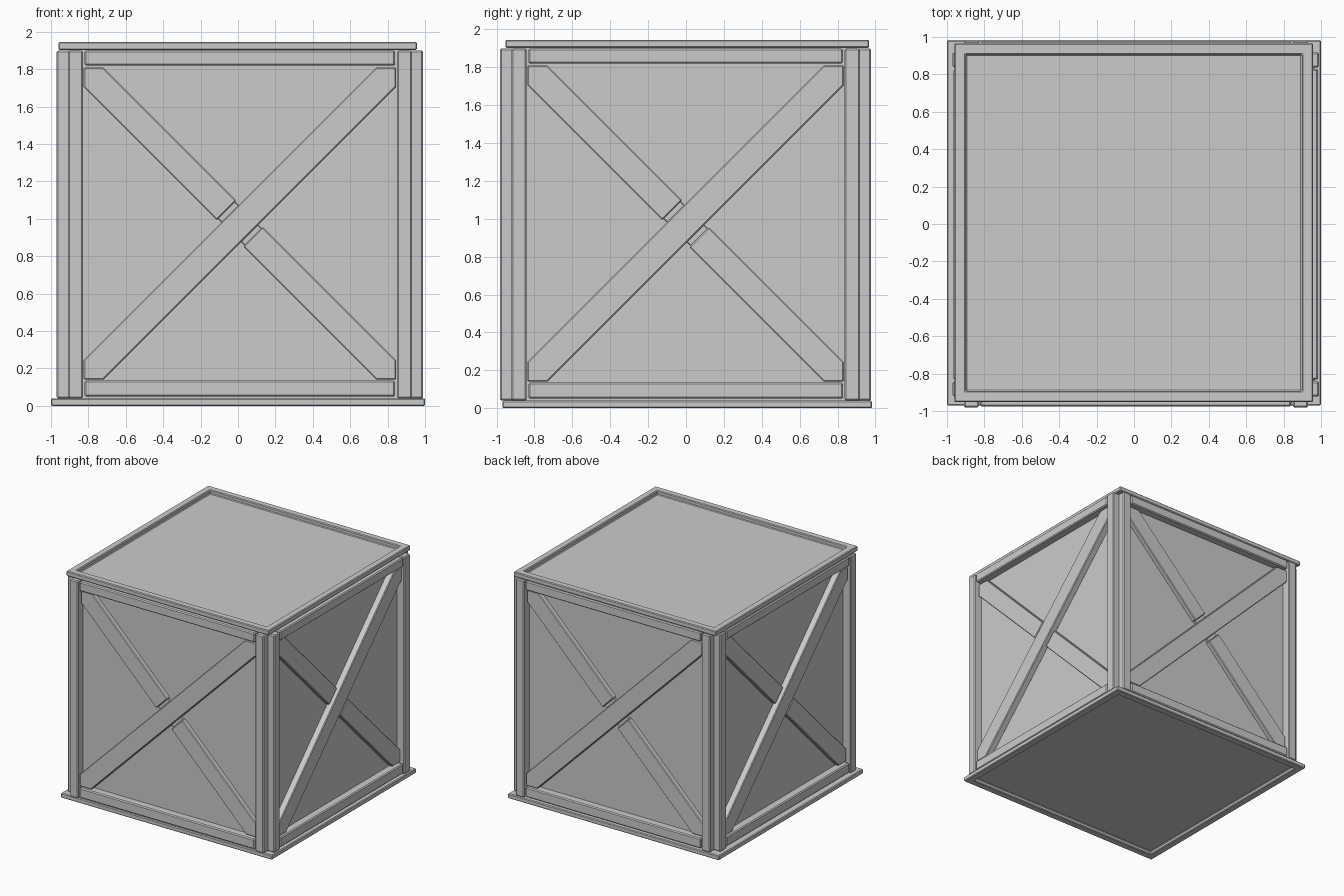
import bpy, bmesh, math
from mathutils import Matrix, Vector

if "Cube" in bpy.data.objects:
    bpy.data.objects.remove(bpy.data.objects["Cube"])

CX, CY = 0.01, -0.002      # centre of the crate body
ZC = 0.975                 # centre height of the braces


def finish(bm, name, bevel=0.008):
    bmesh.ops.recalc_face_normals(bm, faces=bm.faces)
    me = bpy.data.meshes.new(name)
    bm.to_mesh(me)
    bm.free()
    ob = bpy.data.objects.new(name, me)
    bpy.context.collection.objects.link(ob)
    if bevel:
        mod = ob.modifiers.new("bevel", 'BEVEL')
        mod.width = bevel
        mod.segments = 1
        mod.limit_method = 'ANGLE'
        mod.angle_limit = math.radians(50)
    return ob


def slab(name, pts, d0, d1, turn, bevel=0.008):
    """Extrude an (across, height) outline outward from depth d0 to d1 on one side."""
    bm = bmesh.new()
    face = bm.faces.new([bm.verts.new((u, -d0, z)) for u, z in pts])
    ext = bmesh.ops.extrude_face_region(bm, geom=[face])
    for v in ext['geom']:
        if isinstance(v, bmesh.types.BMVert):
            v.co.y = -d1
    bm.transform(Matrix.Translation((CX, CY, 0)) @ Matrix.Rotation(turn, 4, 'Z'))
    return finish(bm, name, bevel)


def rect(u0, u1, z0, z1):
    return [(u0, z0), (u1, z0), (u1, z1), (u0, z1)]


def plate(name, x0, x1, y0, y1, z0, z1, up, rim, depth):
    """Flat plate with a raised rim around the face that looks up or down."""
    bm = bmesh.new()
    bmesh.ops.create_cube(bm, size=1)
    for v in bm.verts:
        v.co = Vector((x0 + (v.co.x + .5) * (x1 - x0),
                       y0 + (v.co.y + .5) * (y1 - y0),
                       z0 + (v.co.z + .5) * (z1 - z0)))
    bm.normal_update()
    f = [f for f in bm.faces if f.normal.z * up > .9][0]
    bmesh.ops.inset_region(bm, faces=[f], thickness=rim)
    ext = bmesh.ops.extrude_face_region(bm, geom=[f])
    for v in ext['geom']:
        if isinstance(v, bmesh.types.BMVert):
            v.co.z -= up * depth
    if f.is_valid:
        bmesh.ops.delete(bm, geom=[f], context='FACES')
    return finish(bm, name, 0.006)


# lid and base
plate("lid", -0.96, 0.957, -0.953, 0.967, 1.903, 1.945, 1, 0.085, 0.034)
plate("base", -1.0, 1.0, -0.97, 0.983, 0.0, 0.04, -1, 0.09, 0.03)

# brace outlines
H, C = 0.835, 0.105        # half extent and corner cut
full = [(H, H), (H - C, H), (-H, -H + C), (-H, -H), (-H + C, -H), (H, H - C)]
s = math.sqrt(.5)
w = C * s                  # half width of a brace


def cross_point(t, q):
    return (-t * s + q * s, t * s + q * s)


half = [(-H, H), (-H + C, H), cross_point(.1, w), cross_point(.1, -w), (-H, H - C)]
lap = [cross_point(t, q) for t, q in
       ((.12, w - .01), (-.12, w - .01), (-.12, .01 - w), (.12, .01 - w))]


def raised(pts, sign=1):
    return [(sign * u, ZC + sign * z) for u, z in pts]


# four identical sides
for i, side in enumerate(("front", "right", "back", "left")):
    a = i * math.pi / 2
    slab(side + "_panel", rect(-.9, .9, .04, 1.905), .86, .905, a, 0)
    slab(side + "_post_left", rect(-.92, -.84, .04, 1.90), .90, .98, a)
    slab(side + "_post_right", rect(.84, .92, .04, 1.90), .90, .98, a)
    slab(side + "_top_rail", rect(-.83, .83, 1.82, 1.90), .90, .975, a)
    slab(side + "_bottom_rail", rect(-.83, .83, .05, .135), .90, .975, a)
    slab(side + "_long_brace", raised(full), .90, .96, a, .006)
    slab(side + "_upper_half_brace", raised(half), .90, .945, a, .006)
    slab(side + "_lower_half_brace", raised(half, -1), .90, .945, a, .006)
    slab(side + "_lap_joint", raised(lap), .90, .925, a, .004)
